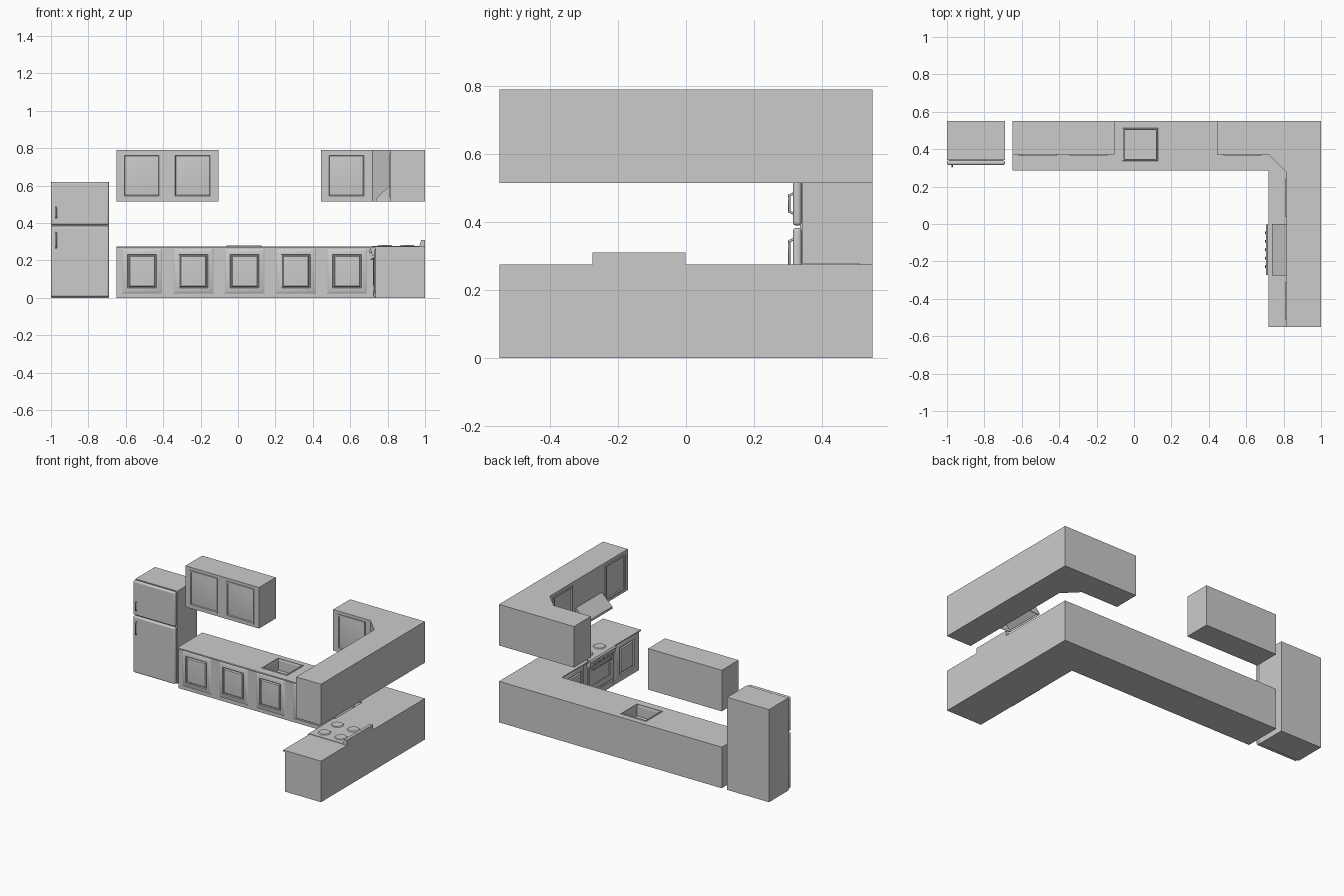
import bpy, bmesh, math
from mathutils import Matrix, Vector

if "Cube" in bpy.data.objects:
    bpy.data.objects.remove(bpy.data.objects["Cube"])


def finish(name, bm):
    bmesh.ops.recalc_face_normals(bm, faces=bm.faces)
    me = bpy.data.meshes.new(name)
    bm.to_mesh(me)
    bm.free()
    ob = bpy.data.objects.new(name, me)
    bpy.context.collection.objects.link(ob)
    return ob


def smooth(ob):
    bpy.ops.object.select_all(action='DESELECT')
    ob.select_set(True)
    bpy.context.view_layer.objects.active = ob
    bpy.ops.object.shade_smooth_by_angle(angle=math.radians(35))


def prism(name, pts, lo, hi, axis='z'):
    """Extrude an outline: xy points along z, or xz points along y."""
    place = (lambda a, b, c: (a, b, c)) if axis == 'z' else (lambda a, b, c: (a, c, b))
    bm = bmesh.new()
    rings = [[bm.verts.new(place(a, b, c)) for a, b in pts] for c in (lo, hi)]
    n = len(pts)
    for ring in rings:
        bm.faces.new(ring)
    for i in range(n):
        j = (i + 1) % n
        bm.faces.new((rings[0][i], rings[0][j], rings[1][j], rings[1][i]))
    return finish(name, bm)


def box(name, x0, x1, y0, y1, z0, z1, bevel=0):
    ob = prism(name, [(x0, y0), (x1, y0), (x1, y1), (x0, y1)], z0, z1)
    if bevel:
        m = ob.modifiers.new('bevel', 'BEVEL')
        m.width, m.segments = bevel, 4
        smooth(ob)
    return ob


def panel(name, w, h, steps, matrix, cap=True):
    """Nested rectangles (inset, height) facing local -y."""
    bm = bmesh.new()
    prev = None
    for inset, d in steps:
        a, b = w / 2 - inset, h / 2 - inset
        ring = [bm.verts.new((s * a, -d, t * b)) for s, t in ((-1, -1), (1, -1), (1, 1), (-1, 1))]
        if prev:
            for i in range(4):
                j = (i + 1) % 4
                bm.faces.new((prev[i], prev[j], ring[j], ring[i]))
        prev = ring
    if cap:
        bm.faces.new(prev)
    bm.transform(matrix)
    ob = finish(name, bm)
    # open shells: make sure the front looks outward
    out = matrix.to_3x3() @ Vector((0, -1, 0))
    if sum(p.normal.dot(out) * p.area for p in ob.data.polygons) < 0:
        ob.data.flip_normals()
    smooth(ob)
    return ob


def disc(name, r, depth, matrix, sides=16):
    bm = bmesh.new()
    bmesh.ops.create_cone(bm, cap_ends=True, segments=sides, radius1=r, radius2=r * .85, depth=depth)
    bm.transform(matrix)
    smooth(finish(name, bm))


def bar(name, pts, r):
    cu = bpy.data.curves.new(name, 'CURVE')
    cu.dimensions, cu.bevel_depth, cu.bevel_resolution, cu.use_fill_caps = '3D', r, 2, True
    sp = cu.splines.new('POLY')
    sp.points.add(len(pts) - 1)
    for p, co in zip(sp.points, pts):
        p.co = (*co, 1)
    bpy.context.collection.objects.link(bpy.data.objects.new(name, cu))


def front(x, y, z):
    return Matrix.Translation((x, y, z))


def side(x, y, z):
    return Matrix.Translation((x, y, z)) @ Matrix.Rotation(-math.pi / 2, 4, 'Z')


BASE = [(0, 0), (.012, .007), (.03, .009), (.032, .001), (.037, .001), (.042, .009), (.05, .01)]
UPPER = [(0, 0), (0, .006), (.01, .007), (.013, .001), (.045, .006)]

# Refrigerator
box('fridge_body', -1, -.69, .343, .55, 0, .62)
box('fridge_gasket', -.99, -.70, .336, .345, .01, .61)
for nm, z0, z1, h0, h1 in (('lower', .005, .383, .265, .35), ('upper', .39, .62, .425, .485)):
    box(f'fridge_{nm}_door', -1, -.69, .315, .34, z0, z1, .01)
    bar(f'fridge_{nm}_handle', [(-.973, .318, h0), (-.973, .304, h0 + .006),
                                (-.973, .304, h1 - .006), (-.973, .318, h1)], .004)

# Base cabinets and worktop, L-shaped
carcass = prism('base_cabinets', [(-.65, .297), (.735, .297), (.735, -.55), (1, -.55), (1, .55), (-.65, .55)], 0, .266)
worktop = prism('worktop', [(-.65, .285), (.72, .285), (.72, -.55), (1, -.55), (1, .55), (-.65, .55)], .266, .275)
for i in range(5):
    panel(f'base_door_{i + 1}', .215, .24, BASE, front(-.513 + .274 * i, .297, .142))
for i, y in enumerate((.14, -.412)):
    panel(f'base_side_door_{i + 1}', .215, .24, BASE, side(.735, y, .142))

# Sink recess cut into worktop and carcass, with a raised rim
cutter = box('sink_cutter', -.055, .12, .345, .505, .20, .35)
cutter.hide_render = True
cutter.hide_viewport = False
cutter.display_type = 'WIRE'
for ob in (carcass, worktop):
    m = ob.modifiers.new('sink', 'BOOLEAN')
    m.operation, m.object, m.solver = 'DIFFERENCE', cutter, 'EXACT'
    bpy.context.view_layer.objects.active = ob
    bpy.ops.object.modifier_apply(modifier='sink')
bpy.data.objects.remove(cutter)
panel('sink_rim', .19, .175, [(0, 0), (.002, .004), (.008, .004), (.011, -.01)],
      Matrix.Translation((.0325, .425, .275)) @ Matrix.Rotation(-math.pi / 2, 4, 'X'), cap=False)

# Stove: hob, control strip, knobs, oven door, backguard
SY0, SY1, SC = -.273, -.002, -.1375
box('hob', .715, .99, SY0, SY1, .27, .278)
prism('control_strip', [(.74, .225), (.718, .225), (.706, .268), (.714, .278), (.74, .278)], SY0, SY1, 'y')
prism('backguard', [(.968, .272), (1, .272), (1, .31), (.98, .31)], -.275, -.002, 'y')
for i in range(5):
    disc(f'knob_{i + 1}', .009, .012, Matrix.Translation((.708, SC + (i - 2) * .045, .25))
         @ Matrix.Rotation(math.radians(-75), 4, 'Y'), 12)
for i, (x, y) in enumerate(((.785, -.205), (.785, -.07), (.905, -.205), (.905, -.07))):
    disc(f'burner_{i + 1}', .04, .005, Matrix.Translation((x, y, .28)), 24)
panel('oven_door', .26, .165, [(0, -.01), (0, .008), (.004, .012), (.04, .012), (.043, .008)],
      side(.735, SC, .137))
panel('oven_drawer', .26, .045, [(0, -.01), (0, .008), (.004, .012)], side(.735, SC, .028))
bar('oven_handle', [(.725, SC - .1, .205), (.712, SC - .095, .205), (.712, SC + .095, .205), (.725, SC + .1, .205)], .004)

# Wall cabinets: straight unit and corner unit with a diagonal inner face
box('wall_cabinet_left', -.65, -.105, .372, .55, .515, .79)
prism('wall_cabinet_corner', [(.445, .372), (.72, .372), (.816, .276), (.816, -.55), (1, -.55),
                              (1, .55), (.445, .55)], .515, .79)
for i, x in enumerate((-.515, -.243, .58)):
    panel(f'wall_door_{i + 1}', .205, .235, UPPER, front(x, .372, .653))
for i, y in enumerate((.14, -.412)):
    panel(f'wall_side_door_{i + 1}', .205, .235, UPPER, side(.816, y, .653))

# Extractor hood, a hollow wedge open at the bottom
hood = prism('extractor_hood', [(.816, .605), (.738, .53), (.738, .516), (.816, .516)], -.275, 0, 'y')
bm = bmesh.new()
bm.from_mesh(hood.data)
bmesh.ops.delete(bm, geom=[f for f in bm.faces if f.normal.z < -.9 or f.normal.x > .9], context='FACES')
bm.to_mesh(hood.data)
bm.free()
m = hood.modifiers.new('thickness', 'SOLIDIFY')
m.thickness = .004
